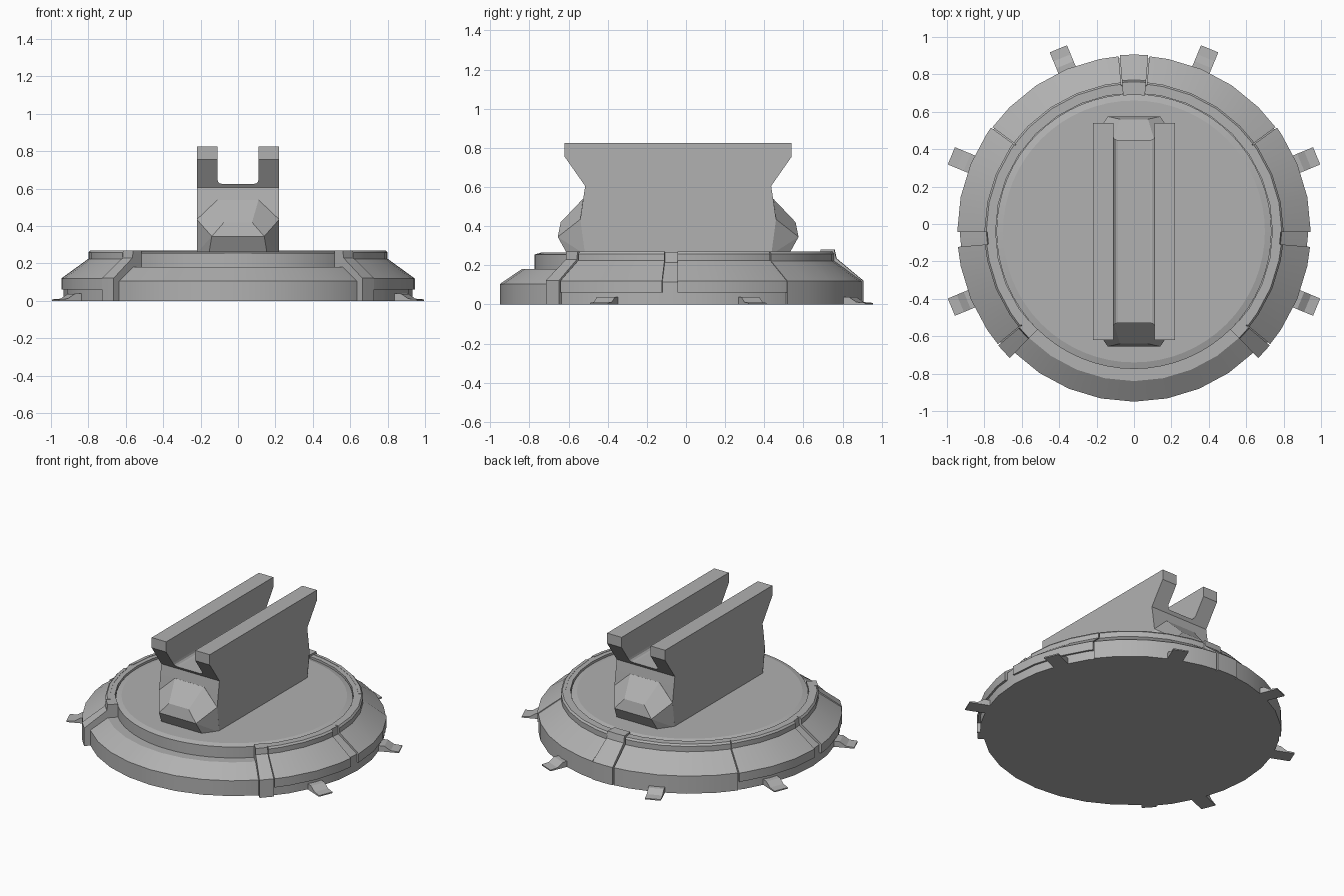
import bpy, bmesh, math
from mathutils import Matrix

if "Cube" in bpy.data.objects:
    bpy.data.objects.remove(bpy.data.objects["Cube"])

CY = -0.04                      # centre of the round base
STEP = 11.25                    # facet angle (32 sides)

grey = bpy.data.materials.new("dark_grey")
grey.diffuse_color = (0.44, 0.44, 0.44, 1)
grey.use_nodes = True
grey.node_tree.nodes["Principled BSDF"].inputs["Base Color"].default_value = grey.diffuse_color


def finish(name, bm, smooth=True):
    bmesh.ops.remove_doubles(bm, verts=bm.verts, dist=1e-5)
    bmesh.ops.recalc_face_normals(bm, faces=bm.faces)
    me = bpy.data.meshes.new(name)
    bm.to_mesh(me)
    bm.free()
    me.materials.append(grey)
    ob = bpy.data.objects.new(name, me)
    ob.location.y = CY
    bpy.context.collection.objects.link(ob)
    if smooth:
        bpy.ops.object.select_all(action='DESELECT')
        ob.select_set(True)
        bpy.context.view_layer.objects.active = ob
        bpy.ops.object.shade_smooth_by_angle(angle=math.radians(15))
    return ob


def arc(name, profile, a0, a1, step=STEP):
    """Sweep a closed (r, z) profile around the base axis from a0 to a1 degrees."""
    full = abs(a1 - a0) >= 360
    lo, hi = math.floor(a0 / step) + 1, math.ceil(a1 / step)
    angles = [a0] + [i * step for i in range(lo, hi)] + ([] if full else [a1])
    bm = bmesh.new()
    rings = [[bm.verts.new((r * math.cos(math.radians(a)), r * math.sin(math.radians(a)), z))
              for r, z in profile] for a in angles]
    n = len(profile)
    pairs = list(zip(rings, rings[1:])) + ([(rings[-1], rings[0])] if full else [])
    for p, q in pairs:
        for i in range(n):
            j = (i + 1) % n
            if profile[i][0] == 0 and profile[j][0] == 0:
                continue
            bm.faces.new((p[i], p[j], q[j], q[i]))
    if not full:
        bm.faces.new(rings[0])
        bm.faces.new(rings[-1])
    return finish(name, bm)


def prism(name, outline, half, matrix=Matrix()):
    """Extrude a (y, z) outline from -half to +half along x."""
    bm = bmesh.new()
    f = bm.faces.new([bm.verts.new((-half, y, z)) for y, z in outline])
    g = bmesh.ops.extrude_face_region(bm, geom=[f])
    bmesh.ops.translate(bm, vec=(2 * half, 0, 0),
                        verts=[v for v in g['geom'] if isinstance(v, bmesh.types.BMVert)])
    bm.transform(matrix)
    return finish(name, bm, False)


# Base: stepped skirt and top disc with a chamfered edge
arc("base_skirt", [(0, 0), (0.91, 0), (0.91, 0.105), (0.80, 0.18), (0, 0.18)], 0, 360)
arc("top_disc", [(0, 0.1), (0.735, 0.1), (0.735, 0.255), (0.70, 0.265), (0, 0.265)], 0, 360, 5.625)

# Collar wrapping the back and sides, open at the front
arc("collar", [(0.74, 0), (0.932, 0), (0.932, 0.115), (0.79, 0.215), (0.785, 0.268), (0.74, 0.268)],
    -44, 224)

# Raised collar panels, mirrored left and right
side_panel = [(0.77, 0.06), (0.945, 0.06), (0.945, 0.12), (0.80, 0.225), (0.80, 0.258),
              (0.79, 0.27), (0.77, 0.27)]
back_panel = [(0.77, 0), (0.94, 0), (0.94, 0.12), (0.80, 0.222), (0.80, 0.258),
              (0.79, 0.27), (0.77, 0.27)]
end_tab = [(0.735, 0), (0.948, 0), (0.948, 0.122), (0.805, 0.23), (0.80, 0.27), (0.735, 0.27)]
for name, prof, a0, a1 in (("front_panel", side_panel, -39.6, -5), ("side_panel", side_panel, -0.2, 36),
                           ("back_panel", back_panel, 36.4, 85), ("end_tab", end_tab, -45.5, -40)):
    arc(name + "_right", prof, a0, a1)
    arc(name + "_left", prof, 180 - a1, 180 - a0)

# Key block at the back
arc("back_key", [(0.73, 0), (0.946, 0), (0.946, 0.122), (0.81, 0.235), (0.80, 0.28), (0.73, 0.28)],
    85.4, 94.6)

# Six small clips around the rim
clip = [(0.88, 0), (1.057, 0), (1.057, 0.008), (1.005, 0.012), (0.965, 0.038), (0.88, 0.04)]
for i, a in enumerate((-22.5, 22.5, 67.5, 112.5, 157.5, 202.5)):
    prism(f"clip_{i + 1}", clip, 0.05, Matrix.Rotation(math.radians(a - 90), 4, 'Z'))

# Upright bracket: waisted side profile
half = [(0.475, 0.25), (0.50, 0.435), (0.485, 0.54), (0.475, 0.605), (0.58, 0.755), (0.58, 0.825)]
bracket = prism("bracket", half + [(-y, z) for y, z in reversed(half)], 0.22)

# Channel along the top of the bracket with rounded lower corners
bm = bmesh.new()
bmesh.ops.create_cube(bm, size=1)
bmesh.ops.scale(bm, vec=(0.22, 1.6, 0.4), verts=bm.verts)
bmesh.ops.translate(bm, vec=(0, 0, 0.825), verts=bm.verts)
low = [e for e in bm.edges if all(v.co.z < 0.7 for v in e.verts)
       and abs(e.verts[0].co.y - e.verts[1].co.y) > 1]
bmesh.ops.bevel(bm, geom=low, offset=0.025, segments=3, profile=0.5, affect='EDGES')
cutter = finish("channel_cutter", bm, False)
cutter.hide_render = True
cutter.hide_viewport = True
mod = bracket.modifiers.new("channel", 'BOOLEAN')
mod.operation = 'DIFFERENCE'
mod.solver = 'EXACT'
mod.object = cutter

# Faceted noses on the front and back of the bracket
nose = [(0.155, 0.565, 0.255), (0.22, 0.475, 0.255), (0.14, 0.615, 0.345), (0.22, 0.50, 0.435),
        (0.075, 0.60, 0.42), (0.175, 0.515, 0.435), (0.11, 0.486, 0.54), (0.15, 0.40, 0.50)]
for name, s in (("front_nose", -1), ("back_nose", 1)):
    bm = bmesh.new()
    for x, y, z in nose:
        for m in (-1, 1):
            bm.verts.new((m * x, s * y, z))
    bmesh.ops.convex_hull(bm, input=bm.verts)
    junk = [v for v in bm.verts if not v.link_faces]
    bmesh.ops.delete(bm, geom=junk, context='VERTS')
    bmesh.ops.dissolve_limit(bm, angle_limit=math.radians(2), verts=bm.verts, edges=bm.edges)
    finish(name, bm, False)
